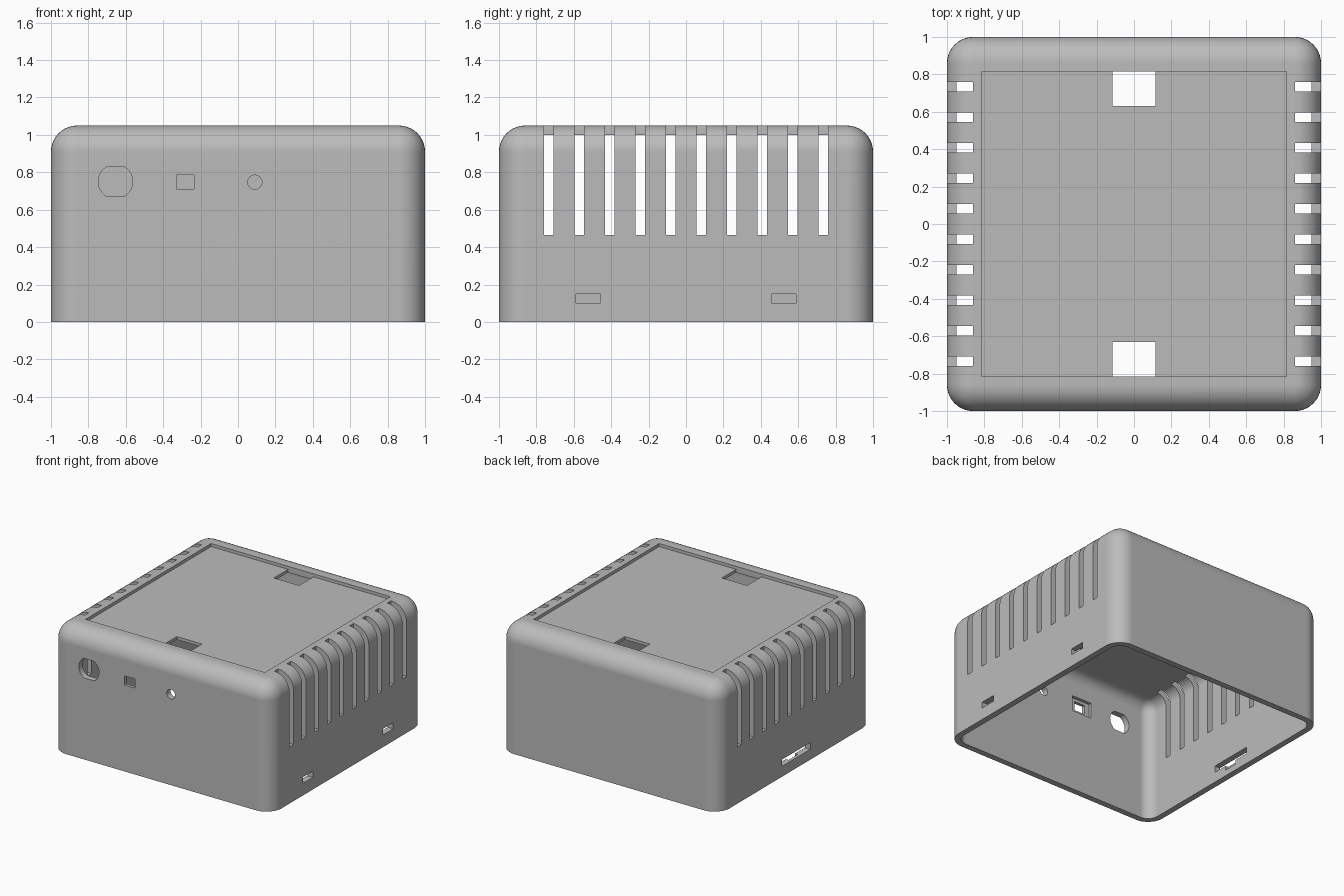
import bpy, bmesh, math
from mathutils import Vector

if "Cube" in bpy.data.objects:
    bpy.data.objects.remove(bpy.data.objects["Cube"], do_unlink=True)

HEIGHT = 1.05
WALL = 0.05
RADIUS = 0.14

grey = bpy.data.materials.new("matte_grey")
grey.use_nodes = True
COLOUR = (0.5, 0.5, 0.5, 1)
grey.diffuse_color = COLOUR
grey.node_tree.nodes["Principled BSDF"].inputs["Base Color"].default_value = COLOUR


def make_object(name, bm):
    bmesh.ops.recalc_face_normals(bm, faces=bm.faces)
    mesh = bpy.data.meshes.new(name)
    bm.to_mesh(mesh)
    bm.free()
    mesh.materials.append(grey)
    obj = bpy.data.objects.new(name, mesh)
    bpy.context.collection.objects.link(obj)
    return obj


def add_box(bm, x, y, z):
    """Box from (low, high) pairs on each axis."""
    verts = bmesh.ops.create_cube(bm, size=1)["verts"]
    for v in verts:
        v.co = Vector([(lo + hi) / 2 + c * (hi - lo)
                       for c, (lo, hi) in zip(v.co, (x, y, z))])


def add_front_hole(bm, x, z, radius, half_height):
    """Round hole through the front wall, optionally with flat top and bottom."""
    count = 40
    ring = []
    for i in range(count):
        a = math.tau * i / count
        dz = max(-half_height, min(half_height, radius * math.sin(a)))
        ring.append(bm.verts.new((x + radius * math.cos(a), -1.1, z + dz)))
    face = bm.faces.new(ring)
    new = bmesh.ops.extrude_face_region(bm, geom=[face])["geom"]
    bmesh.ops.translate(bm, vec=(0, 0.2, 0),
                        verts=[v for v in new if isinstance(v, bmesh.types.BMVert)])


def rounded_block(name, half, bottom, top, radius):
    """Block with every edge rounded except those of the bottom."""
    bm = bmesh.new()
    add_box(bm, (-half, half), (-half, half), (bottom, top))
    edges = [e for e in bm.edges if max(v.co.z for v in e.verts) > bottom + 0.01]
    bmesh.ops.bevel(bm, geom=edges, offset=radius, segments=10,
                    profile=0.5, affect='EDGES')
    return make_object(name, bm)


def cut(target, cutter):
    cutter.hide_render = True
    mod = target.modifiers.new("cut", 'BOOLEAN')
    mod.operation = 'DIFFERENCE'
    mod.solver = 'EXACT'
    mod.object = cutter
    bpy.context.view_layer.objects.active = target
    bpy.ops.object.modifier_apply(modifier=mod.name)
    bpy.data.objects.remove(cutter, do_unlink=True)


# Open-bottomed shell with rounded corners
case = rounded_block("case_shell", 1, 0, HEIGHT, RADIUS)
cut(case, rounded_block("cavity", 1 - WALL, -0.2, HEIGHT - WALL, RADIUS - WALL))

# Shallow square recess in the lid, and the inner pockets behind the ports
bm = bmesh.new()
add_box(bm, (-0.815, 0.815), (-0.815, 0.815), (HEIGHT - 0.025, 1.2))
add_box(bm, (-0.375, -0.19), (-0.975, -0.9), (0.68, 0.81))
add_box(bm, (-0.975, -0.9), (-0.06, 0.06), (0.05, 0.13))
cut(case, make_object("recesses", bm))

# Ventilation slots along both sides
bm = bmesh.new()
for i in range(10):
    y = -0.733 + i * 0.163
    for x in ((-1.1, -0.861), (0.861, 1.1)):
        add_box(bm, x, (y - 0.025, y + 0.025), (0.465, 1.2))
cut(case, make_object("vent_slots", bm))

# Lid windows, side ports and front ports
bm = bmesh.new()
for s in (-1, 1):
    add_box(bm, (-0.115, 0.115), sorted((s * 0.63, s * 0.815)), (0.9, 1.2))
    add_box(bm, (0.9, 1.1), (s * 0.522 - 0.065, s * 0.522 + 0.065), (0.1, 0.15))
add_box(bm, (-1.1, -0.9), (-0.185, 0.185), (0.085, 0.14))
add_box(bm, (-0.33, -0.235), (-1.1, -0.9), (0.71, 0.785))
add_front_hole(bm, -0.655, 0.75, 0.092, 0.08)
add_front_hole(bm, 0.09, 0.747, 0.038, 1)
cut(case, make_object("openings", bm))

# Smooth rounded edges, crisp cut edges
bpy.ops.object.select_all(action='DESELECT')
case.select_set(True)
bpy.context.view_layer.objects.active = case
bpy.ops.object.shade_smooth_by_angle(angle=math.radians(30))
weighted = case.modifiers.new("weighted_normals", 'WEIGHTED_NORMAL')
weighted.keep_sharp = True
